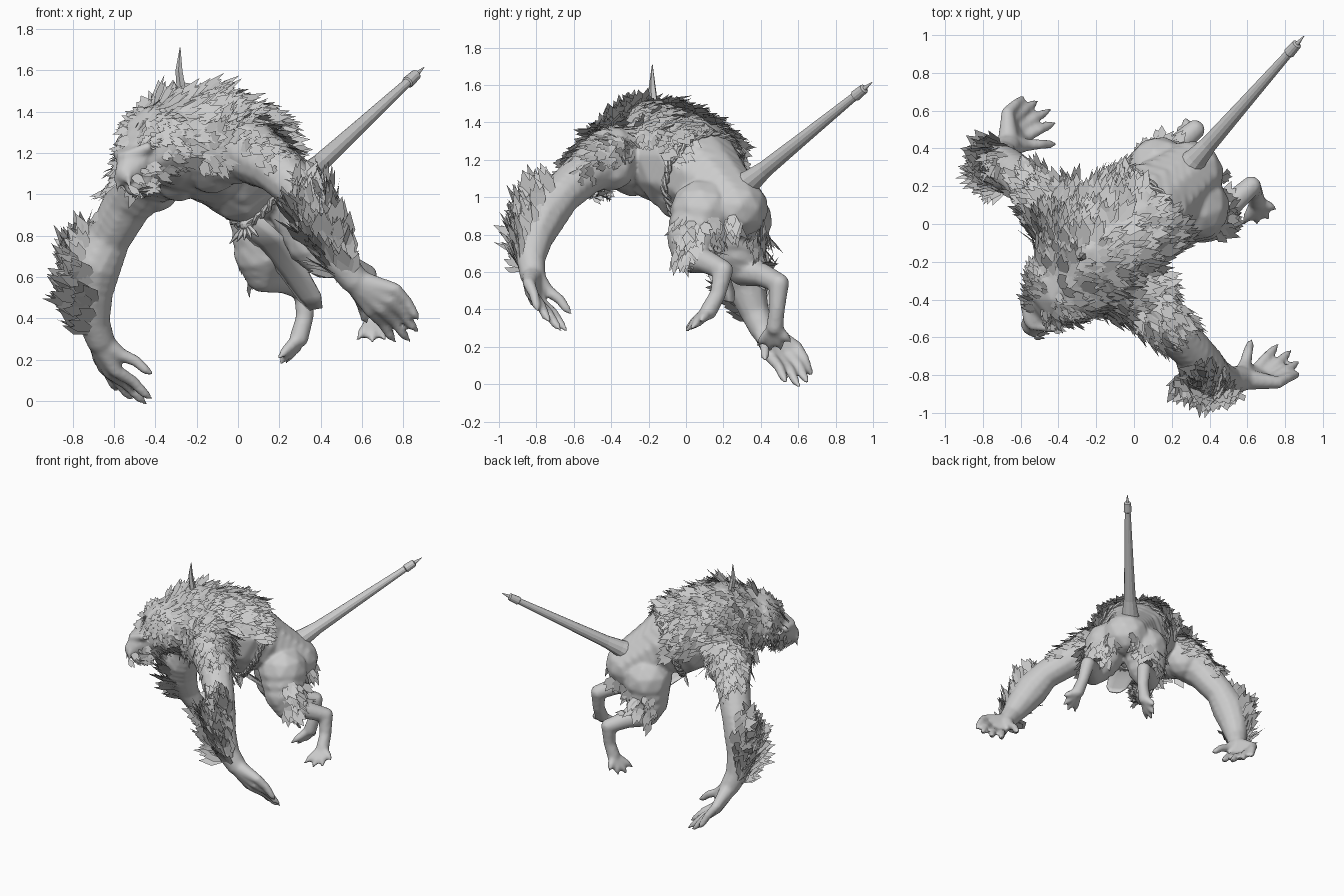
import bpy, bmesh, random
from math import cos, sin, tau
from mathutils import Vector as V, Matrix
from mathutils.bvhtree import BVHTree

cube = bpy.data.objects.get("Cube")
if cube:
    bpy.data.objects.remove(cube)
rng = random.Random(4)

# The beast leans: N points to its left, F forward, U up along its own back
N = V((.695, -.695, .165)).normalized()
F = V((-1, -1, 0)).normalized()
U = F.cross(N).normalized()
FRAME = Matrix((N, -F, U)).transposed()
OFFSET = .18

mat = bpy.data.materials.new("grey hide")
mat.use_nodes = True
grey = (.6, .6, .6, 1)
mat.diffuse_color = grey
mat.node_tree.nodes["Principled BSDF"].inputs["Base Color"].default_value = grey

# One unit ball, copied for every lump of flesh
bm = bmesh.new()
bmesh.ops.create_icosphere(bm, subdivisions=2, radius=1)
BALL_VERTS = [v.co.copy() for v in bm.verts]
BALL_FACES = [[v.index for v in f.verts] for f in bm.faces]
bm.free()


def side(p):
    return p.dot(N) - OFFSET


def mirror(p):
    return p - 2 * side(p) * N


def centred(p):
    p = V(p)
    return p - side(p) * N


def make_object(name, verts, faces):
    mesh = bpy.data.meshes.new(name)
    mesh.from_pydata(verts, [], faces)
    mesh.update()
    mesh.materials.append(mat)
    obj = bpy.data.objects.new(name, mesh)
    bpy.context.collection.objects.link(obj)
    return obj


body_verts, body_faces = [], []


def ball(p, r, scale=(1, 1, 1), both=False):
    shape = FRAME @ Matrix.Diagonal(V(scale) * r)
    for q in ([p, mirror(p)] if both else [p]):
        start = len(body_verts)
        body_verts.extend(q + shape @ v for v in BALL_VERTS)
        body_faces.extend([i + start for i in f] for f in BALL_FACES)


def limb(nodes, both=True, scale=(1, 1, 1)):
    """Run overlapping balls through (x, y, z, radius) nodes."""
    for a, b in zip(nodes, nodes[1:]):
        pa, pb = V(a[:3]), V(b[:3])
        steps = max(2, int((pb - pa).length / (.16 * (a[3] + b[3]))))
        for i in range(steps + 1):
            t = i / steps
            ball(pa.lerp(pb, t), a[3] + (b[3] - a[3]) * t, scale, both)


def ring_tube(name, path, radii, sides=10):
    """Flat-sided tapered tube along a path."""
    verts, faces = [], []
    x = (path[1] - path[0]).orthogonal().normalized()
    for i, p in enumerate(path):
        d = (path[min(i + 1, len(path) - 1)] - path[max(i - 1, 0)]).normalized()
        x = (x - d * x.dot(d)).normalized()
        y = d.cross(x)
        verts += [p + (x * cos(tau * k / sides) + y * sin(tau * k / sides)) * radii[i] for k in range(sides)]
    for i in range(len(path) - 1):
        for k in range(sides):
            a, b = i * sides + k, i * sides + (k + 1) % sides
            faces.append((a, b, b + sides, a + sides))
    faces.append(range(sides - 1, -1, -1))
    faces.append(range(len(verts) - sides, len(verts)))
    return make_object(name, verts, faces)


# Body: torso, limbs and head merged into one smooth skin
spine = [(.3, .28, .94, .165), (.16, .14, 1.07, .2), (-.01, -.01, 1.18, .28),
         (-.2, -.17, 1.26, .27), (-.36, -.34, 1.25, .2), (-.44, -.43, 1.18, .12)]
limb([(*centred(s[:3]), s[3]) for s in spine], False, (1.08, 1, 1))
ball(centred((.02, .0, 1.06)), .2)
limb([(-.14, -.28, 1.22, .2), (.04, -.40, 1.22, .165), (.18, -.54, 1.13, .125),
      (.31, -.67, 1.01, .11), (.36, -.76, .91, .13), (.42, -.81, .8, .11),
      (.5, -.83, .67, .08), (.56, -.82, .59, .072)])
ball(V((-.13, -.28, 1.15)), .15, both=True)
ball(V((.1, -.4, 1.16)), .13, both=True)

# Hands: four clawed fingers and a thumb
wrist = V((.57, -.82, .58))
for knuckle, tip in [((.76, -.84, .54), (.875, -.79, .395)), ((.73, -.83, .49), (.87, -.73, .335)),
                     ((.69, -.81, .45), (.83, -.67, .29)), ((.64, -.78, .44), (.76, -.64, .29)),
                     ((.59, -.74, .5), (.62, -.615, .38))]:
    k, t = V(knuckle), V(tip)
    mid = k.lerp(t, .5) + U * .015
    limb([(*wrist, .062), (*k, .034), (*mid, .028), (*k.lerp(t, .8), .024), (*t, .009)])

# Legs and clawed feet
limb([(.33, .09, .92, .18), (.37, .04, .78, .145), (.41, .015, .68, .088), (.52, .11, .655, .065),
      (.62, .2, .61, .055), (.64, .17, .48, .044), (.65, .12, .39, .048)])
for tip in [(.75, .08, .34), (.71, .03, .3), (.65, 0, .285), (.58, .0, .3)]:
    t, k = V(tip), V((.65, .12, .39))
    limb([(*k, .035), (*k.lerp(t, .65), .027), (*t, .009)])

# Face: muzzle, jaw, brows, ears and fangs
head = centred((-.45, -.44, 1.15))


def face(n, f, u):
    return head + N * n + F * f + U * u


limb([(*face(0, .06, 0), .095), (*face(0, .13, -.05), .06)], False)
limb([(*face(0, .03, -.08), .07), (*face(0, .1, -.12), .04)], False)
limb([(*face(.015, .13, .035), .028), (*face(.1, .07, .06), .028)])
limb([(*face(.1, .0, .05), .03), (*face(.17, -.04, .09), .01)])
limb([(*face(.04, .16, -.06), .016), (*face(.04, .165, -.13), .009)])
body = make_object("body", body_verts, body_faces)
remesh = body.modifiers.new("merge", "REMESH")
remesh.mode = "VOXEL"
remesh.voxel_size = .013
remesh.use_smooth_shade = True
soften = body.modifiers.new("soften", "SMOOTH")
soften.factor = .5
soften.iterations = 4
depsgraph = bpy.context.evaluated_depsgraph_get()
surface = BVHTree.FromObject(body, depsgraph)
evaluated = body.evaluated_get(depsgraph)
skin = evaluated.to_mesh()


# Fur: which patch a point of the skin belongs to, flow direction and card length
def patch(p, n):
    s, f, up = side(p), p.dot(F), n.dot(U)
    if s > .7 and .6 < p.z < 1.03 and p.x < .55:
        out = n.dot(V((-.1, -.97, .2)))
        return ("forearm", U * .8 + V((.1, -.4, 0)), .15) if out > -.1 else None
    if f > .53 and p.z > .96 and s < .3:
        if n.dot(F) > .35 and s < .12 and p.z < 1.25:
            return None
        return "mane", -U * .6 - F * .5 + N * .6, .075
    if f > -.15 and p.z > 1.0 and s < .6:
        if s > .36:
            return ("upper_arm", N - U * .5, .1) if up > .1 else None
        if up > .15 or (f > .42 and n.dot(F) > .1 and p.z > 1.14):
            return "back", -F + N * .5 - U * .1, .125
    if f < -.1 and .66 < p.z < .92 and .08 < s < .45 and p.x < .52:
        if n.dot(N * .5 - F * .85) > .4:
            return "thigh", -U - F * .4, .11
    return None


patches = {}
for poly in skin.polygons:
    p, n = poly.center.copy(), poly.normal.copy()
    flip = side(p) < 0
    if flip:
        p, n = mirror(p), n - 2 * n.dot(N) * N
    hit = patch(p, n)
    if hit:
        patches.setdefault(hit[0], []).append((p, n, flip, hit[1], hit[2]))
evaluated.to_mesh_clear()

# Jagged two-pointed card outline: across, along
OUTLINE = [(-.15, 0), (-.42, .4), (-.32, .78), (-.12, .66), (.06, 1), (.4, .5), (.15, 0)]
COUNTS = {"back": 950, "mane": 330, "upper_arm": 260, "forearm": 360, "thigh": 150}
for name, spots in patches.items():
    verts, faces = [], []
    for _ in range(COUNTS[name]):
        p, n, flip, flow, size = rng.choice(spots)
        d = flow - flow.dot(n) * n
        d = (d.normalized() + V([rng.uniform(-.4, .4) for _ in range(3)]) + n * rng.uniform(.1, .45)).normalized()
        across = d.cross(n).normalized()
        length = size * rng.uniform(.75, 1.3)
        width = length * rng.choice((-1, 1)) * rng.uniform(.5, .8)
        pts = [p - n * .008 + d * (length * v) + across * (width * u) for u, v in OUTLINE]
        faces.append(range(len(verts), len(verts) + len(pts)))
        verts += [mirror(q) if flip else q for q in pts]
    make_object(name + "_fur", verts, faces)

# Tail with a collared spike at its end
root, end = V((.27, .28, 1.035)), V((.9, .995, 1.615))
stops = [(0, .085), (.1, .06), (.2, .045), (.5, .034), (.87, .022), (.875, .03), (.94, .026), (.945, .012), (1, .002)]
tail = ring_tube("tail", [root.lerp(end, t) for t, r in stops], [r for t, r in stops], 12)

# Tall spine on the back
ring_tube("back_spine", [V((-.27, -.17, 1.48)), V((-.285, -.18, 1.6)), V((-.28, -.18, 1.71))],
          [.025, .018, .002], 5)

# Rope belt of two twisted strands, slanting round the waist and hugging the skin
centre = centred((.09, .07, 1.09))
slant = (U - F * .4).normalized()
forward = N.cross(slant)
for k in range(2):
    loop = []
    for i in range(73):
        a = tau * i / 72
        out = N * cos(a) + slant * sin(a)
        wave = 14 * a + k * tau / 2
        loop.append(surface.ray_cast(centre, out)[0] + out * (.012 + .008 * cos(wave)) + forward * (.014 * sin(wave)))
    ring_tube("belt_strand", loop, [.012] * 73, 6)
knot = surface.ray_cast(centre, -slant)[0] - slant * .01
make_object("belt_knot", [knot + v * .035 for v in BALL_VERTS], BALL_FACES)
for i in range(5):
    tip = knot + N * (.05 * (i - 2)) - U * .08 + F * .03
    ring_tube("belt_tassel", [knot, knot.lerp(tip, .6), tip], [.01, .014, .002], 5)

# Loincloth hanging back between the legs
verts = []
for x, y, z, w in [(.05, .0, .87, .1), (.15, .11, .76, .1), (.23, .2, .62, .09),
                   (.29, .27, .49, .075), (.31, .3, .43, .04)]:
    c = centred((x, y, z))
    verts += [c + N * (w * t) + F * (.015 * (1 - t * t)) for t in (-1, -.4, .4, 1)]
faces = [(i, i + 1, i + 5, i + 4) for i in range(16) if i % 4 < 3]
cloth = make_object("loincloth", verts, faces)
cloth.modifiers.new("thickness", "SOLIDIFY").thickness = .008
cloth.data.shade_smooth()
